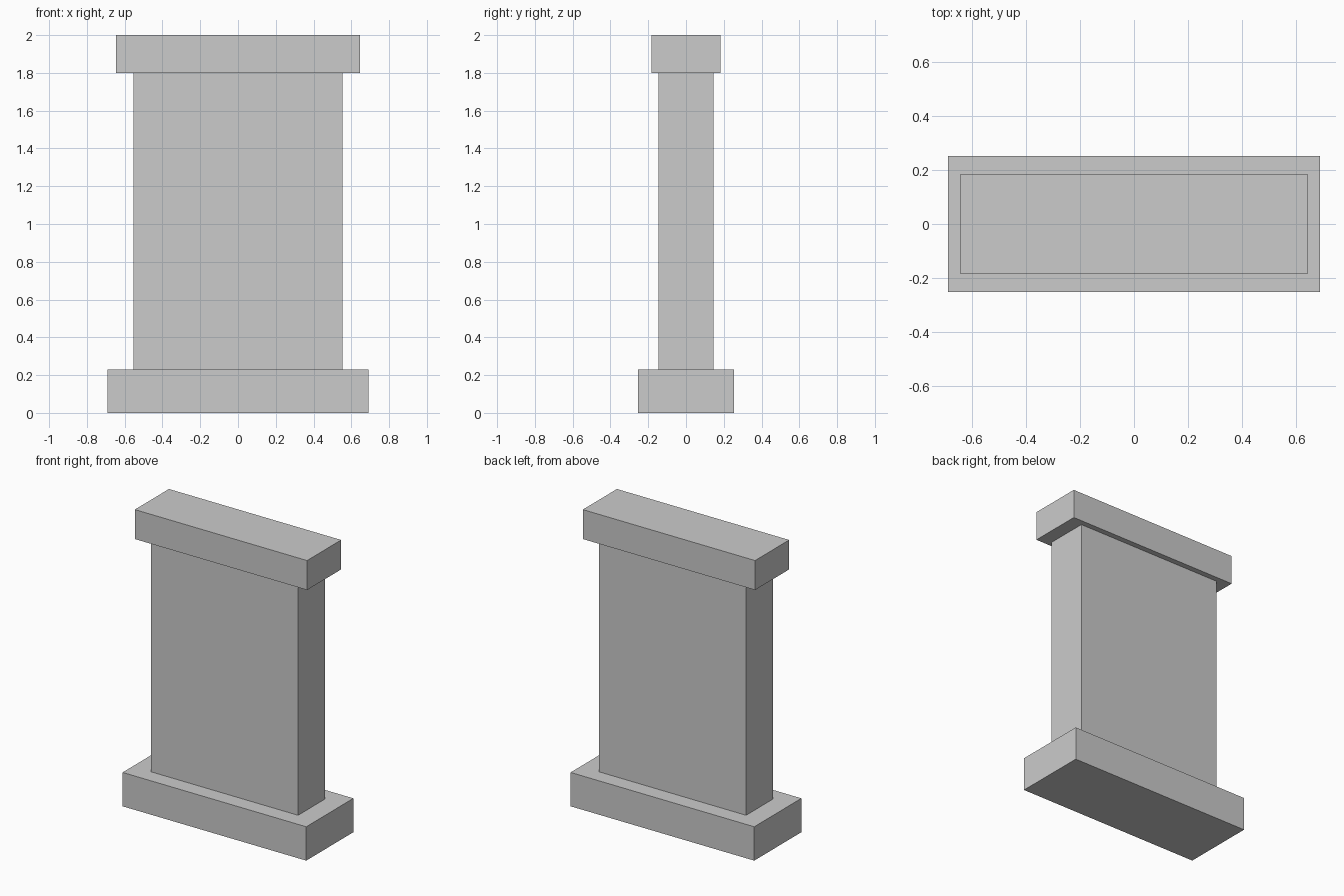
import bpy

if "Cube" in bpy.data.objects:
    bpy.data.objects.remove(bpy.data.objects["Cube"])


def box(name, width, depth, z0, z1):
    """Axis-aligned block centred on x = y = 0, from z0 up to z1."""
    bpy.ops.mesh.primitive_cube_add(size=1, location=(0, 0, (z0 + z1) / 2))
    obj = bpy.context.object
    obj.name = name
    obj.scale = (width, depth, z1 - z0)
    bpy.ops.object.transform_apply(location=False, rotation=False, scale=True)
    return obj


BASE_TOP, CAP_BOTTOM, TOP = 0.23, 1.80, 2.0

# Wide plinth, slab shaft and overhanging cap
box("base", 1.38, 0.506, 0, BASE_TOP)
box("shaft", 1.106, 0.29, BASE_TOP, CAP_BOTTOM)
box("cap", 1.294, 0.366, CAP_BOTTOM, TOP)
